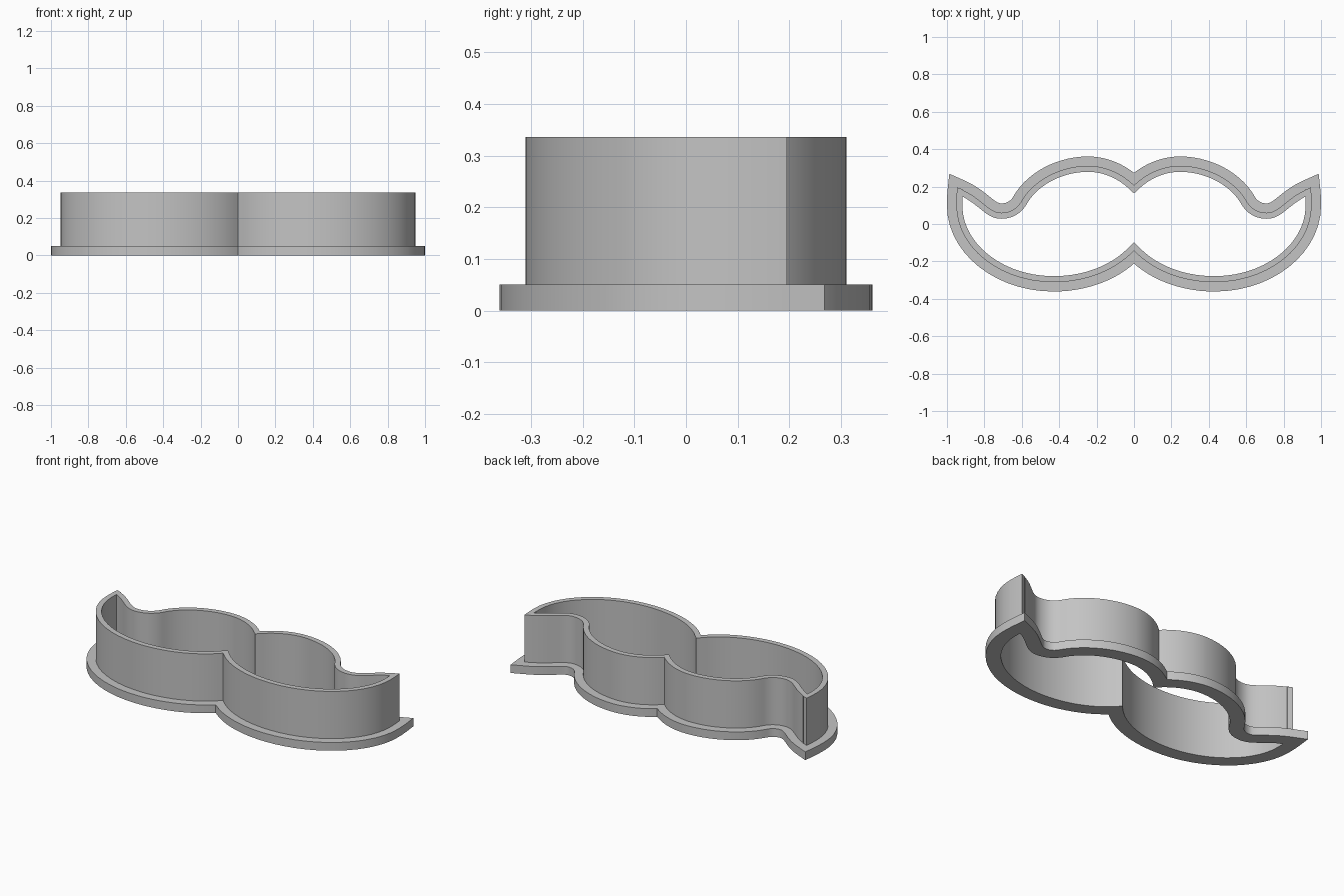
import bpy
import bmesh
import math
from mathutils import Vector
from mathutils.geometry import interpolate_bezier

if "Cube" in bpy.data.objects:
    bpy.data.objects.remove(bpy.data.objects["Cube"], do_unlink=True)

WALL, RIM = 0.032, 0.05          # wall thickness, flange overhang
RIM_TOP, TOP = 0.05, 0.336       # heights
STEPS = 14

# Right half of the wall outline, back notch to front notch:
# knot, handle, handle, knot, ...
OUTLINE = [
    (0, .207), (.07, .275), (.16, .311), (.245, .311),
    (.40, .311), (.54, .23), (.60, .125),
    (.625, .08), (.665, .06), (.71, .06),
    (.78, .06), (.81, .14), (.945, .195),
    (.949, .16), (.95, .13), (.95, .10),
    (.95, -.126), (.716, -.311), (.43, -.311),
    (.26, -.311), (.10, -.25), (0, -.142),
]


def sample_outline():
    pts = [Vector(p) for p in OUTLINE]
    half = [pts[0]]
    for i in range(0, len(pts) - 1, 3):
        half += interpolate_bezier(*pts[i:i + 4], STEPS + 1)[1:]
    half = [Vector((p[0], p[1])) for p in half]
    mirrored = [Vector((-p.x, p.y)) for p in reversed(half[1:-1])]
    return half + mirrored


def offset(loop, dist):
    """Move a clockwise loop outward with mitred corners."""
    result = []
    for i, p in enumerate(loop):
        d1 = (p - loop[i - 1]).normalized()
        d2 = (loop[(i + 1) % len(loop)] - p).normalized()
        n1, n2 = Vector((-d1.y, d1.x)), Vector((-d2.y, d2.x))
        result.append(p + (n1 + n2) * (dist / (1 + n1.dot(n2))))
    return result


grey = bpy.data.materials.new("light_grey")
grey.use_nodes = True
grey.diffuse_color = (0.55, 0.55, 0.55, 1)
grey.node_tree.nodes["Principled BSDF"].inputs["Base Color"].default_value = (0.55, 0.55, 0.55, 1)

# Wall and flange as one L-shaped section swept round the outline
wall = sample_outline()
inner, rim = offset(wall, -WALL), offset(wall, RIM)
section = [(inner, 0), (rim, 0), (rim, RIM_TOP), (wall, RIM_TOP), (wall, TOP), (inner, TOP)]

bm = bmesh.new()
rings = [[bm.verts.new((p.x, p.y, z)) for p in loop] for loop, z in section]
for k, ring in enumerate(rings):
    after = rings[(k + 1) % len(rings)]
    for i in range(len(ring)):
        j = (i + 1) % len(ring)
        bm.faces.new((ring[i], ring[j], after[j], after[i]))
bmesh.ops.recalc_face_normals(bm, faces=bm.faces)

mesh = bpy.data.meshes.new("cutter_wall_and_flange")
bm.to_mesh(mesh)
bm.free()
mesh.materials.append(grey)
cutter = bpy.data.objects.new("cutter_wall_and_flange", mesh)
bpy.context.collection.objects.link(cutter)

# Smooth curves, sharp notches and edges
bpy.ops.object.select_all(action="DESELECT")
cutter.select_set(True)
bpy.context.view_layer.objects.active = cutter
bpy.ops.object.shade_smooth_by_angle(angle=math.radians(30))
